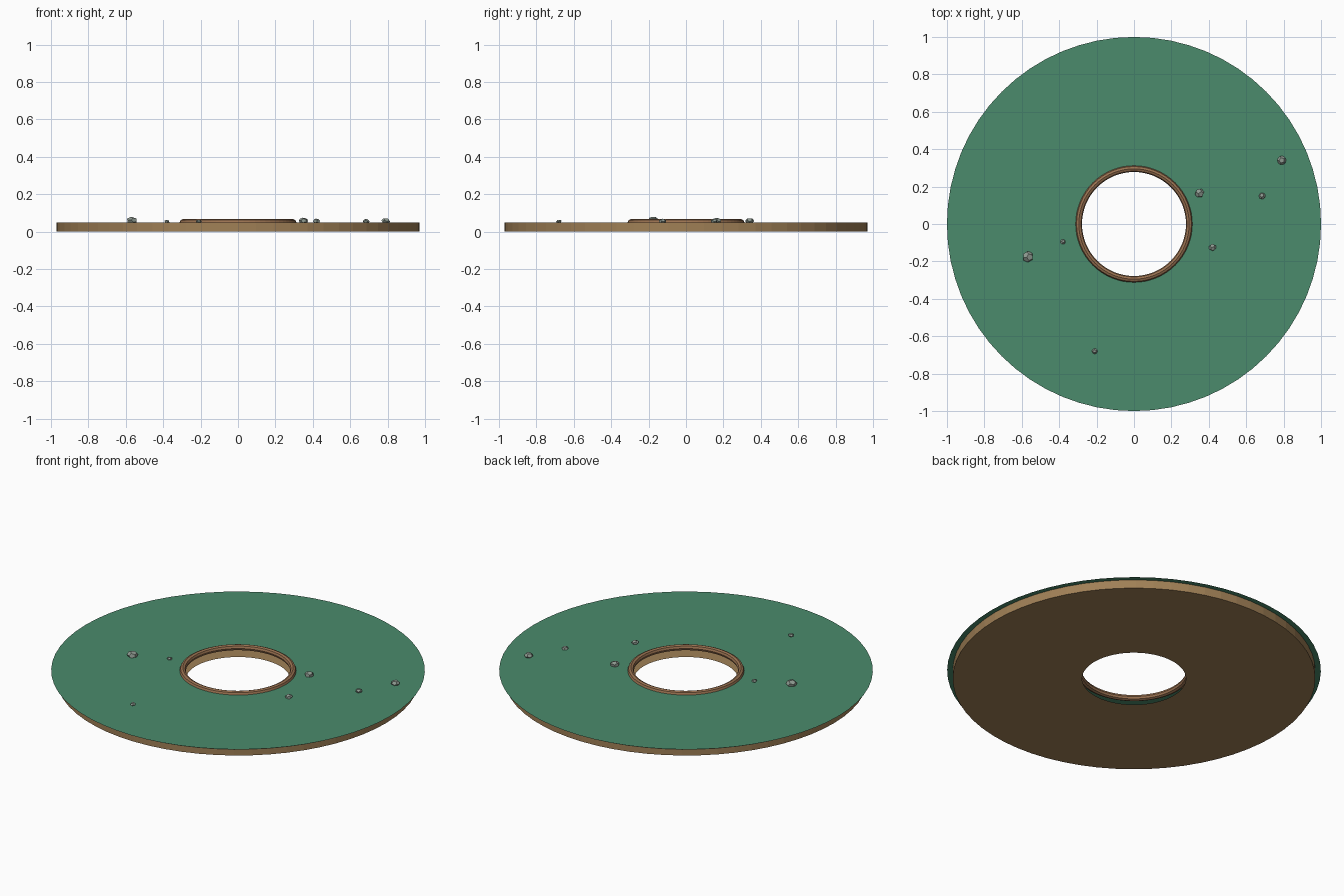
import bpy, bmesh, math
from mathutils import Matrix, Vector

cube = bpy.data.objects.get("Cube")
if cube:
    bpy.data.objects.remove(cube)

SIDES = 64
TOP = 0.05      # height of the cloth surface
HOLE = 0.278    # radius of the central opening


def material(name, rgb):
    mat = bpy.data.materials.new(name)
    mat.use_nodes = True
    colour = (*rgb, 1.0)
    mat.diffuse_color = colour
    mat.node_tree.nodes["Principled BSDF"].inputs["Base Color"].default_value = colour
    return mat


def finish(name, bm, mat):
    mesh = bpy.data.meshes.new(name)
    bm.to_mesh(mesh)
    bm.free()
    mesh.materials.append(mat)
    obj = bpy.data.objects.new(name, mesh)
    bpy.context.collection.objects.link(obj)
    return obj


def lathe(name, profile, mat, closed=False):
    """Spin a (radius, height) profile around z."""
    bm = bmesh.new()
    rings = []
    for r, z in profile:
        rings.append([bm.verts.new((r * math.cos(a), r * math.sin(a), z))
                      for a in (math.tau * i / SIDES for i in range(SIDES))])
    pairs = list(zip(rings, rings[1:]))
    if closed:
        pairs.append((rings[-1], rings[0]))
    for low, high in pairs:
        for i in range(SIDES):
            j = (i + 1) % SIDES
            bm.faces.new((low[i], low[j], high[j], high[i]))
    return finish(name, bm, mat)


def stone(name, x, y, radius, turn, mat):
    """Twelve-sided pebble: hull of the face centres of an icosahedron."""
    ico = bmesh.new()
    bmesh.ops.create_icosphere(ico, subdivisions=1, radius=1)
    centres = [f.calc_center_median().normalized() * radius for f in ico.faces]
    ico.free()
    bm = bmesh.new()
    for c in centres:
        bm.verts.new(c)
    bmesh.ops.convex_hull(bm, input=bm.verts)
    bmesh.ops.dissolve_limit(bm, angle_limit=0.02, verts=bm.verts, edges=bm.edges)
    place = (Matrix.Translation(Vector((x, y, TOP + radius * 0.3)))
             @ Matrix.Diagonal((1, 1, 0.7, 1))
             @ Matrix.Rotation(turn, 4, "Z") @ Matrix.Rotation(turn * 0.6, 4, "X"))
    bmesh.ops.transform(bm, matrix=place, verts=bm.verts)
    return finish(name, bm, mat)


green = material("green_cloth", (0.069, 0.258, 0.15))
wood = material("tan_wood", (0.352, 0.216, 0.093))
brown = material("brown_rim", (0.32, 0.165, 0.08))
grey = material("grey_stone", (0.27, 0.32, 0.28))

# Wooden tray: open shell with a bottom ring and an outer wall
lathe("wooden_base", [(HOLE, 0), (0.97, 0), (0.97, TOP)], wood)

# Thin overhanging surface
lathe("green_surface", [(1.0, TOP), (HOLE + 0.005, TOP)], green)

# Eight-sided rim around the opening
tube = 0.017
lathe("hole_rim",
      [(HOLE + tube + tube * math.cos(a), TOP + tube * math.sin(a))
       for a in (math.tau * k / 8 for k in range(8))], brown, closed=True)

# Scattered pebbles: x, y, radius
pebbles = [(0.79, 0.34, 0.024), (0.35, 0.165, 0.025), (0.685, 0.15, 0.018),
           (0.42, -0.125, 0.02), (-0.38, -0.095, 0.014),
           (-0.567, -0.175, 0.03), (-0.21, -0.68, 0.015)]
for n, (x, y, radius) in enumerate(pebbles):
    stone(f"pebble_{n + 1}", x, y, radius, n * 0.9, grey)
